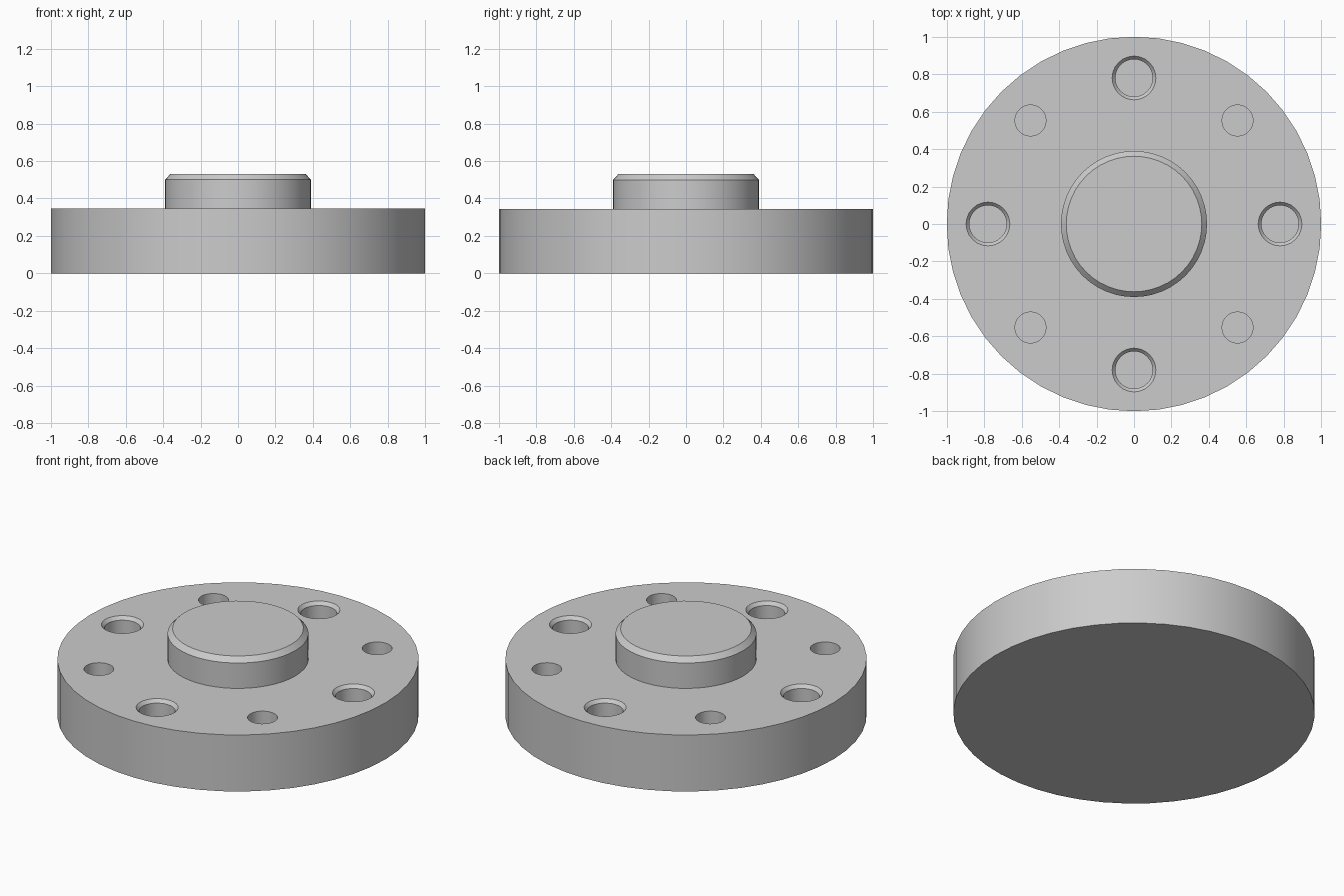
import bpy
import bmesh
from math import cos, sin, pi, radians

cube = bpy.data.objects.get("Cube")
if cube:
    bpy.data.objects.remove(cube, do_unlink=True)

grey = bpy.data.materials.new("machined grey")
grey.use_nodes = True
colour = (0.6, 0.6, 0.6, 1)
grey.diffuse_color = colour
grey.node_tree.nodes["Principled BSDF"].inputs["Base Color"].default_value = colour


def turned(name, profile, sides, centre=(0, 0)):
    """Closed solid turned about z from (radius, height) pairs, bottom to top."""
    bm = bmesh.new()
    rings = []
    for r, z in profile:
        rings.append([bm.verts.new((r * cos(2 * pi * i / sides),
                                    r * sin(2 * pi * i / sides), z))
                      for i in range(sides)])
    for low, high in zip(rings, rings[1:]):
        for i in range(sides):
            j = (i + 1) % sides
            bm.faces.new((low[i], low[j], high[j], high[i]))
    bm.faces.new(rings[0][::-1])
    bm.faces.new(rings[-1])
    mesh = bpy.data.meshes.new(name)
    bm.to_mesh(mesh)
    bm.free()
    mesh.materials.append(grey)
    ob = bpy.data.objects.new(name, mesh)
    ob.location = (*centre, 0)
    bpy.context.collection.objects.link(ob)
    return ob


def smooth(ob):
    bpy.ops.object.select_all(action='DESELECT')
    ob.select_set(True)
    bpy.context.view_layer.objects.active = ob
    bpy.ops.object.shade_smooth_by_angle(angle=radians(30))


TOP = 0.345
FLOOR = 0.1

# Round flange and chamfered centre boss, turned as one solid
flange = turned("flange", [(1, 0), (1, TOP), (0.39, TOP),
                           (0.39, 0.5), (0.362, 0.53)], 24 * 2)

# Four chamfered bolt holes on the axes, four plain pin holes on the diagonals
cutters = []
for k in range(4):
    a = k * pi / 2
    cutters.append(turned("bolt_hole_cutter",
                          [(0.1, FLOOR), (0.1, TOP - 0.02), (0.117, TOP), (0.117, TOP + 0.05)],
                          24, (0.78 * cos(a), 0.78 * sin(a))))
    a += pi / 4
    cutters.append(turned("pin_hole_cutter", [(0.083, FLOOR), (0.083, TOP + 0.05)],
                          24, (0.782 * cos(a), 0.782 * sin(a))))

bpy.context.view_layer.objects.active = flange
for cutter in cutters:
    mod = flange.modifiers.new("hole", 'BOOLEAN')
    mod.operation = 'DIFFERENCE'
    mod.solver = 'EXACT'
    mod.object = cutter
    bpy.ops.object.modifier_apply(modifier=mod.name)
for cutter in cutters:
    bpy.data.objects.remove(cutter, do_unlink=True)

smooth(flange)
